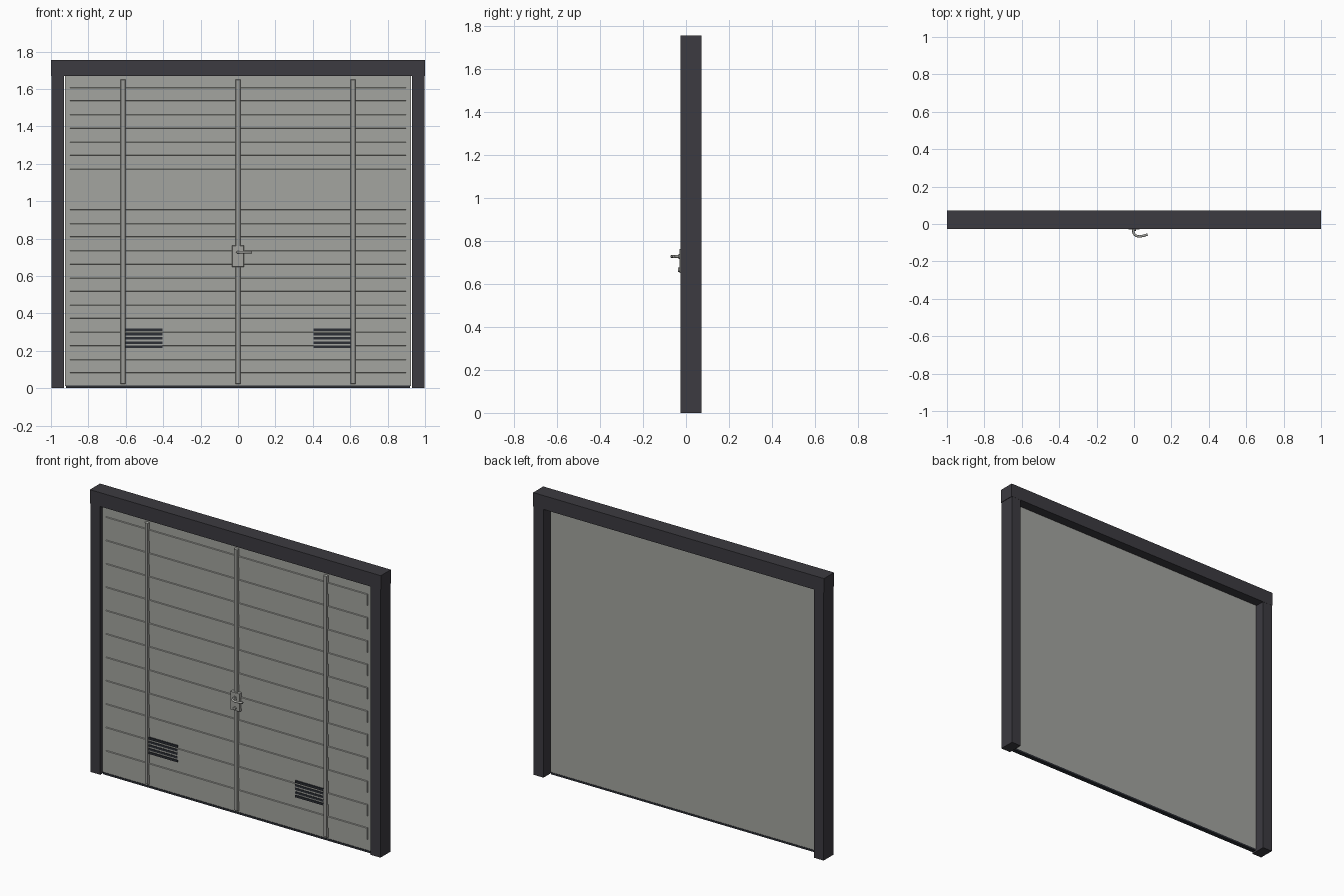
import bpy, bmesh, math
from mathutils import Vector

if "Cube" in bpy.data.objects:
    bpy.data.objects.remove(bpy.data.objects["Cube"])


def material(name, rgb):
    m = bpy.data.materials.new(name)
    m.diffuse_color = (*rgb, 1)
    m.use_nodes = True
    m.node_tree.nodes["Principled BSDF"].inputs["Base Color"].default_value = m.diffuse_color
    return m


FRAME = material("dark frame", (0.045, 0.043, 0.052))
DOOR = material("door grey", (0.37, 0.375, 0.35))
TRIM = material("trim grey", (0.33, 0.335, 0.315))
METAL = material("handle metal", (0.36, 0.36, 0.34))
DARK = material("vent dark", (0.025, 0.028, 0.036))


def finish(name, bm, mat):
    bmesh.ops.recalc_face_normals(bm, faces=bm.faces)
    me = bpy.data.meshes.new(name)
    bm.to_mesh(me)
    bm.free()
    me.materials.append(mat)
    ob = bpy.data.objects.new(name, me)
    bpy.context.collection.objects.link(ob)
    return ob


def box(name, x, y, z, mat, chamfer=0.0):
    """Box from (min, max) ranges; chamfer narrows the front face in x and z."""
    bm = bmesh.new()
    bmesh.ops.create_cube(bm, size=1)
    for v in bm.verts:
        c = chamfer if v.co.y < 0 else 0
        sx, sz = (1 if v.co.x > 0 else -1), (1 if v.co.z > 0 else -1)
        v.co = Vector((x[sx > 0] - sx * c, y[v.co.y > 0], z[sz > 0] - sz * c))
    return finish(name, bm, mat)


def cylinder(name, x, z, y0, y1, r, mat):
    bm = bmesh.new()
    bmesh.ops.create_cone(bm, cap_ends=True, segments=20, radius1=r, radius2=r, depth=abs(y1 - y0))
    for v in bm.verts:
        v.co = Vector((x + v.co.x, (y0 + y1) / 2 + v.co.z, z + v.co.y))
    ob = finish(name, bm, mat)
    for p in ob.data.polygons:
        p.use_smooth = len(p.vertices) == 4
    return ob


# Frame: two posts and the header
for side, s in (("left", -1), ("right", 1)):
    box(side + "_post", sorted((s * 0.997, s * 0.93)), (-0.025, 0.072), (0, 1.668), FRAME)
box("header", (-1, 1), (-0.026, 0.073), (1.668, 1.754), FRAME)

# Door leaf and its bottom seal
box("door_panel", (-0.925, 0.925), (-0.010, 0.012), (0.012, 1.668), DOOR)
box("bottom_seal", (-0.92, 0.92), (-0.013, 0.014), (0.002, 0.014), DARK)

# Pressed horizontal ribs
for i in range(11):
    z = 0.081 + i * 0.1453
    box(f"rib_{i + 1}", (-0.9, 0.9), (-0.015, -0.009), (z, z + 0.074), DOOR, 0.003)

# Vertical cover strips
for i, x in enumerate((-0.615, 0, 0.615)):
    box(f"cover_strip_{i + 1}", (x - 0.014, x + 0.014), (-0.023, -0.009), (0.022, 1.652), TRIM, 0.004)

# Ventilation slots beside the outer strips
for side, s in (("left", -1), ("right", 1)):
    for i in range(5):
        z = 0.215 + i * 0.0225
        box(f"{side}_vent_slot_{i + 1}", sorted((s * 0.405, s * 0.602)), (-0.018, -0.009), (z, z + 0.013), DARK)

# Lock plate, rose and key cylinder
box("lock_plate", (-0.032, 0.032), (-0.030, -0.009), (0.648, 0.763), METAL, 0.002)
cylinder("handle_rose", 0, 0.727, -0.029, -0.034, 0.012, METAL)
cylinder("key_cylinder", 0, 0.665, -0.029, -0.038, 0.010, METAL)

# Bent lever handle
curve = bpy.data.curves.new("lever_handle", "CURVE")
curve.dimensions = "3D"
curve.bevel_depth = 0.0065
curve.bevel_resolution = 3
curve.use_fill_caps = True
curve.resolution_u = 6
path = [(-0.003, -0.028), (-0.001, -0.05), (0.02, -0.0655), (0.045, -0.064), (0.073, -0.056)]
sp = curve.splines.new("BEZIER")
sp.bezier_points.add(len(path) - 1)
for p, (x, y) in zip(sp.bezier_points, path):
    p.co = (x, y, 0.727)
    p.handle_left_type = p.handle_right_type = "AUTO"
curve.materials.append(METAL)
bpy.context.collection.objects.link(bpy.data.objects.new("lever_handle", curve))
